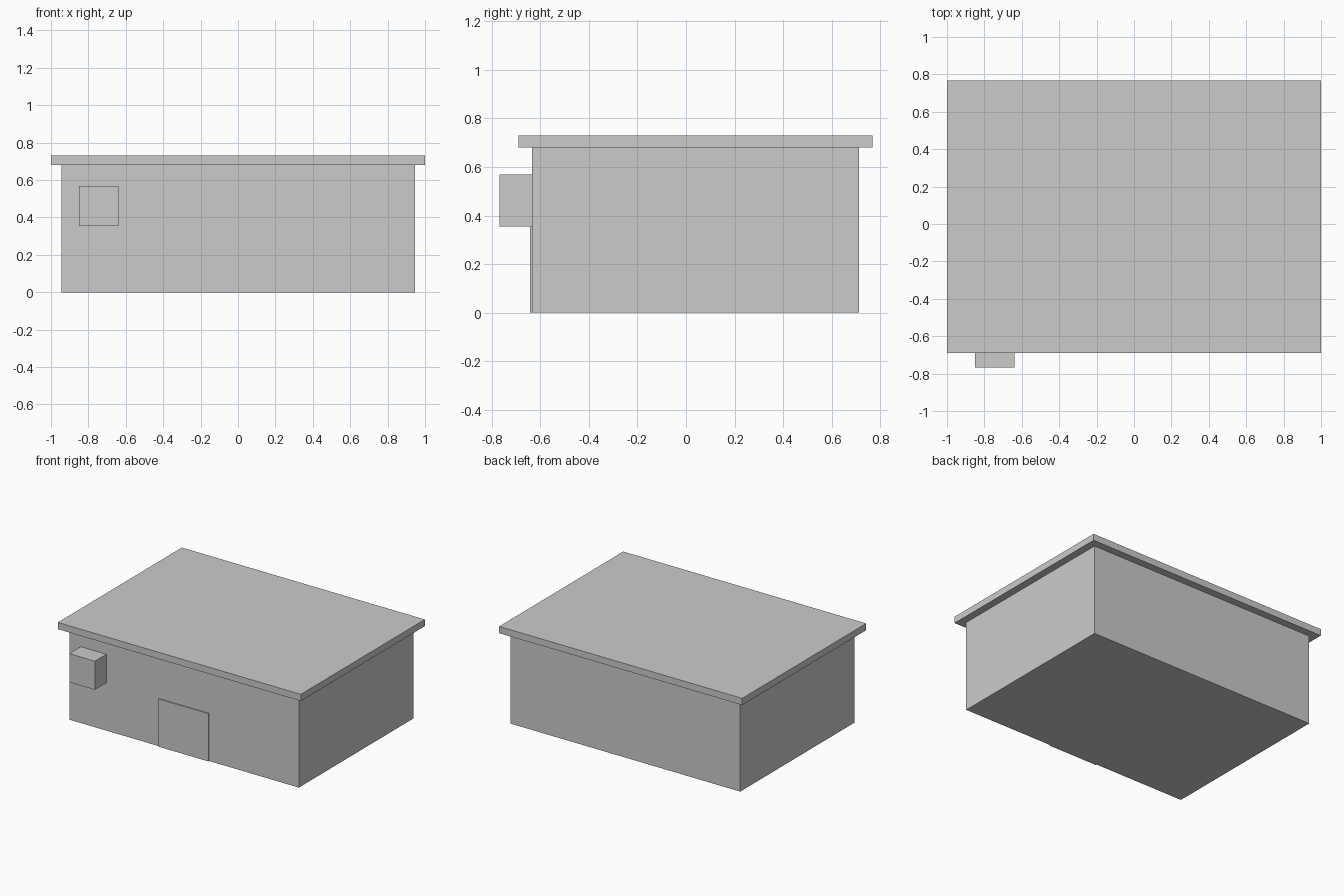
import bpy
import bmesh
from mathutils import Vector

cube = bpy.data.objects.get("Cube")
if cube:
    bpy.data.objects.remove(cube, do_unlink=True)

# Single flat colour for the whole building
grey = bpy.data.materials.new("light_grey")
grey.use_nodes = True
colour = (0.6, 0.6, 0.6, 1.0)
grey.diffuse_color = colour
grey.node_tree.nodes["Principled BSDF"].inputs["Base Color"].default_value = colour


def box(name, low, high):
    """Flat-shaded block spanning two opposite corners."""
    low, high = Vector(low), Vector(high)
    bm = bmesh.new()
    bmesh.ops.create_cube(bm, size=1)
    bmesh.ops.scale(bm, vec=high - low, verts=bm.verts)
    bmesh.ops.translate(bm, vec=(low + high) / 2, verts=bm.verts)
    mesh = bpy.data.meshes.new(name)
    bm.to_mesh(mesh)
    bm.free()
    mesh.materials.append(grey)
    obj = bpy.data.objects.new(name, mesh)
    bpy.context.collection.objects.link(obj)
    return obj


FRONT = -0.634   # front wall plane
EAVES = 0.68     # top of the walls

# Main building and overhanging flat roof
box("walls", (-0.945, FRONT, 0), (0.945, 0.712, EAVES))
box("roof_slab", (-1, -0.69, EAVES), (1, 0.768, 0.73))

# Thin door panel in the middle of the front wall
box("door", (-0.205, FRONT - 0.008, 0), (0.205, FRONT, 0.355))

# Wall-mounted box near the front corner
box("wall_unit", (-0.85, -0.768, 0.355), (-0.64, FRONT, 0.568))
